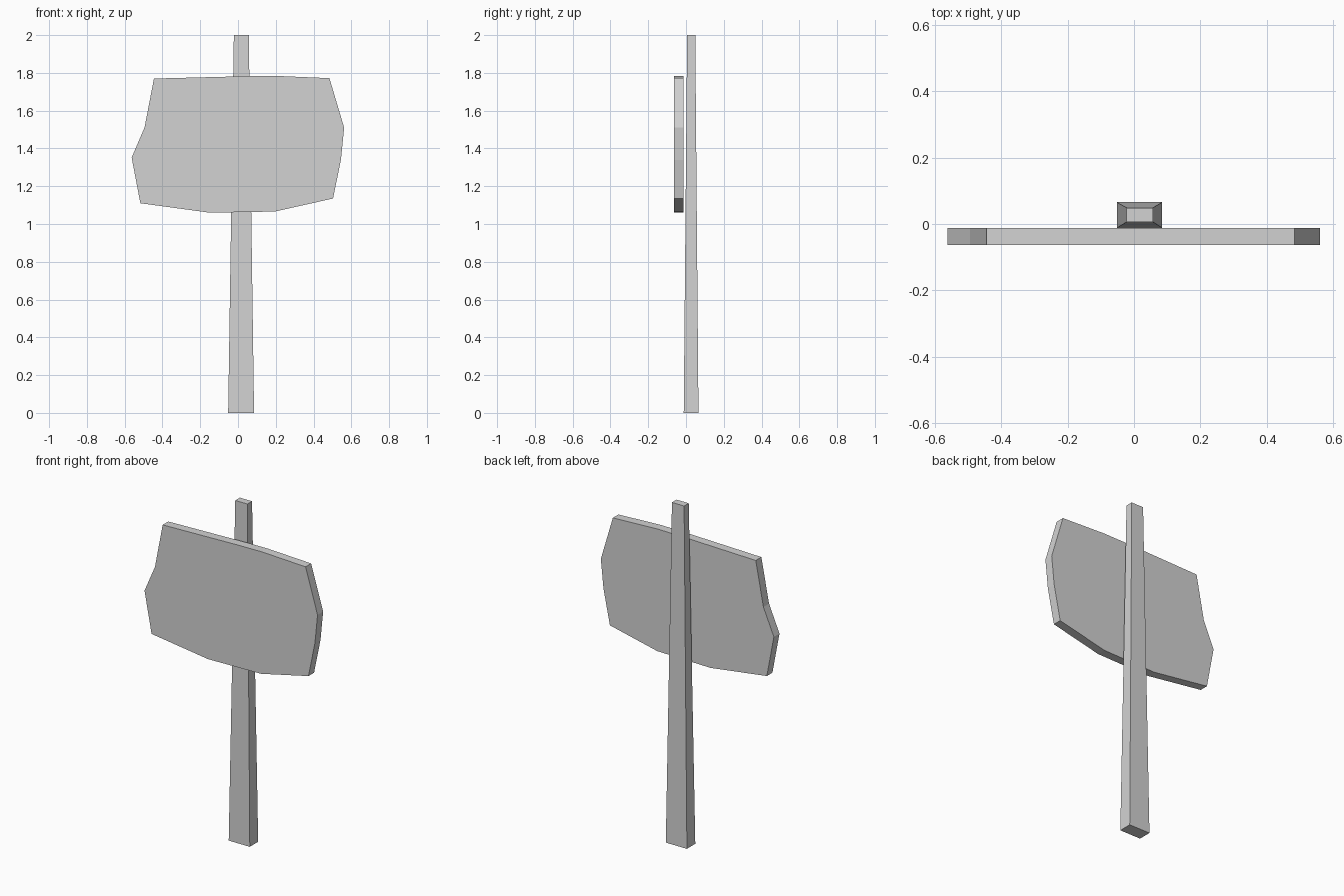
import bpy
import bmesh

cube = bpy.data.objects.get("Cube")
if cube:
    bpy.data.objects.remove(cube, do_unlink=True)

GREY = (0.65, 0.65, 0.65, 1.0)
grey = bpy.data.materials.new("plain_grey")
grey.use_nodes = True
grey.diffuse_color = GREY
grey.node_tree.nodes["Principled BSDF"].inputs["Base Color"].default_value = GREY


def loft(name, start, end):
    """Closed flat-sided solid between two matching outlines."""
    bm = bmesh.new()
    a = [bm.verts.new(p) for p in start]
    b = [bm.verts.new(p) for p in end]
    bm.faces.new(a)
    bm.faces.new(b)
    for i in range(len(a)):
        j = (i + 1) % len(a)
        bm.faces.new((a[i], a[j], b[j], b[i]))
    bmesh.ops.recalc_face_normals(bm, faces=bm.faces)
    mesh = bpy.data.meshes.new(name)
    bm.to_mesh(mesh)
    bm.free()
    mesh.materials.append(grey)
    obj = bpy.data.objects.new(name, mesh)
    bpy.context.collection.objects.link(obj)
    return obj


def rectangle(x0, x1, y0, y1, z):
    return [(x0, y0, z), (x1, y0, z), (x1, y1, z), (x0, y1, z)]


# Tapered post
loft("post",
     rectangle(-0.052, 0.085, -0.012, 0.066, 0),
     rectangle(-0.022, 0.057, 0.006, 0.049, 2))

# Rough-cut sign board, outline in x and z
outline = [(-0.445, 1.77), (0.03, 1.782), (0.2, 1.784), (0.484, 1.772),
           (0.562, 1.51), (0.545, 1.34), (0.503, 1.135), (0.195, 1.066),
           (-0.15, 1.06), (-0.517, 1.11), (-0.563, 1.352), (-0.495, 1.51)]
loft("sign_board",
     [(x, -0.064, z) for x, z in outline],
     [(x, -0.012, z) for x, z in outline])
